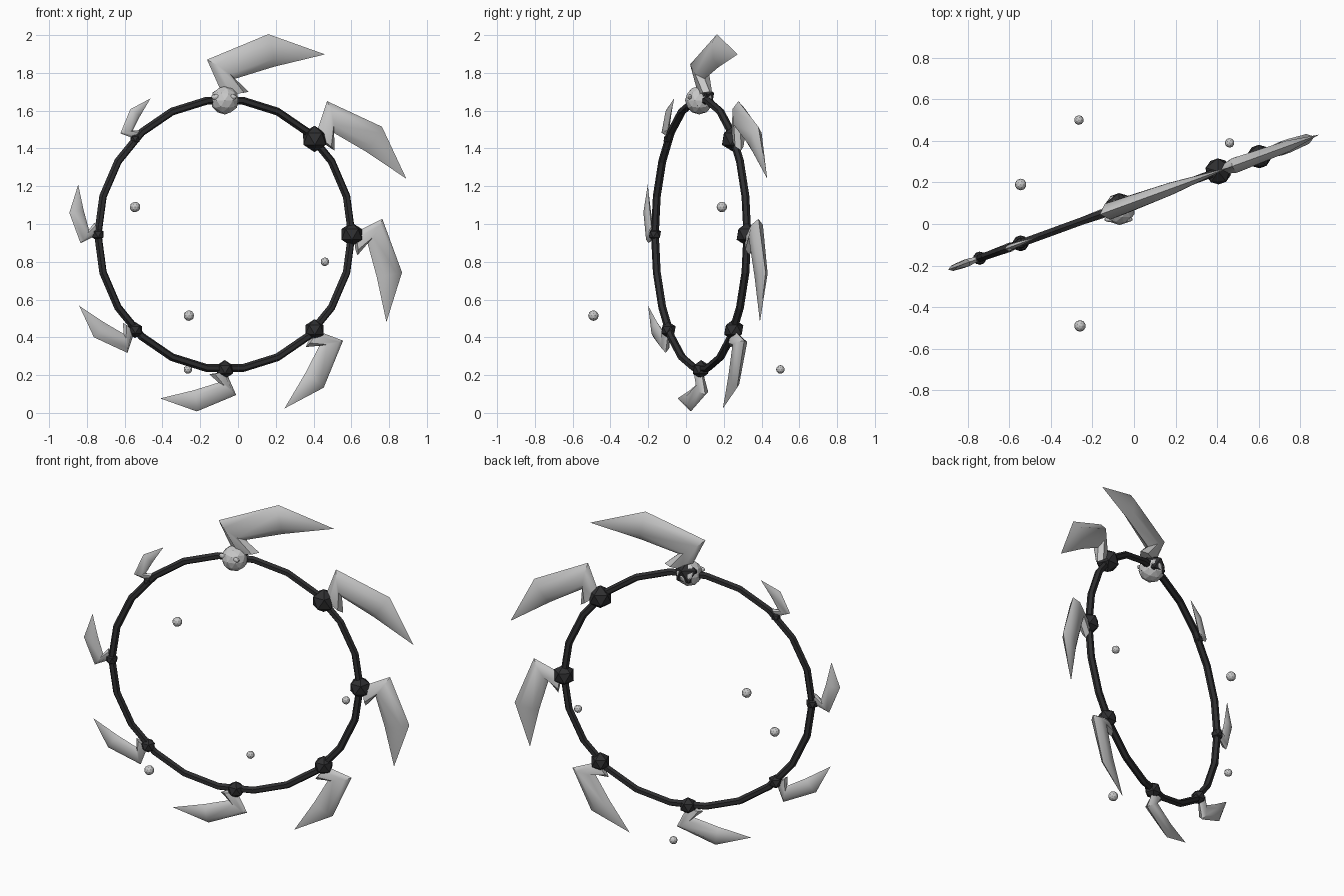
import bpy, bmesh, math
from mathutils import Matrix, Vector

if "Cube" in bpy.data.objects:
    bpy.data.objects.remove(bpy.data.objects["Cube"])

R = 0.715
# everything on the hoop is built in the XZ plane, then turned 20 degrees
PLACE = Matrix.Translation((-0.07, 0.08, 0.945)) @ Matrix.Rotation(math.radians(20), 4, 'Z')


def material(name, col):
    m = bpy.data.materials.new(name)
    m.diffuse_color = (*col, 1)
    m.use_nodes = True
    m.node_tree.nodes["Principled BSDF"].inputs["Base Color"].default_value = m.diffuse_color
    return m


dark = material("dark iron", (0.028, 0.028, 0.030))
light = material("pale steel", (0.58, 0.58, 0.58))


def finish(bm, name, mat, matrix, smooth=None):
    bmesh.ops.recalc_face_normals(bm, faces=bm.faces[:])
    me = bpy.data.meshes.new(name)
    bm.to_mesh(me)
    bm.free()
    me.materials.append(mat)
    ob = bpy.data.objects.new(name, me)
    ob.matrix_world = matrix
    bpy.context.collection.objects.link(ob)
    if smooth:
        bpy.ops.object.select_all(action='DESELECT')
        ob.select_set(True)
        bpy.context.view_layer.objects.active = ob
        bpy.ops.object.shade_smooth_by_angle(angle=math.radians(smooth))
    return ob


def ball(name, mat, loc, r, sub=1, base=Matrix.Identity(4), scale=(1, 1, 1), smooth=None):
    bm = bmesh.new()
    bmesh.ops.create_icosphere(bm, subdivisions=sub, radius=r,
                               matrix=Matrix.Diagonal((*scale, 1)))
    finish(bm, name, mat, base @ Matrix.Translation(loc), smooth)


def bridge(bm, a, b):
    n = len(a)
    for i in range(n):
        bm.faces.new((a[i], a[(i + 1) % n], b[(i + 1) % n], b[i]))


# hoop: 22 straight segments, six-sided tube
bm = bmesh.new()
rings = []
for k in range(22):
    a = 2 * math.pi * k / 22
    ring = []
    for j in range(6):
        b = math.pi / 3 * j
        r = R + 0.021 * math.cos(b)
        ring.append(bm.verts.new((r * math.cos(a), 0.021 * math.sin(b), r * math.sin(a))))
    rings.append(ring)
for k in range(22):
    bridge(bm, rings[k], rings[(k + 1) % 22])
finish(bm, "hoop", dark, PLACE)

# blade sections: outer (tangent, radial), inner (tangent, radial), half thickness
SECTIONS = [((-0.01, 0.02), (0.135, 0.04), 0.03),
            ((-0.10, 0.21), (0.055, 0.108), 0.046),
            ((0.245, 0.345), (0.275, 0.172), 0.034)]
TIP = (0.565, 0.238)


def blade(name, angle, s):
    rad = Vector((math.cos(angle), 0, math.sin(angle)))
    tan = Vector((math.sin(angle), 0, -math.cos(angle)))

    def point(p, y=0.0):
        return (rad * (R + p[1] * s) + tan * p[0] * s) + Vector((0, y * s, 0))

    bm = bmesh.new()
    loops = []
    for out, inn, th in SECTIONS:
        loop = []
        for j in range(6):
            b = math.pi / 3 * j
            f = (1 + math.cos(b)) / 2
            p = (inn[0] + (out[0] - inn[0]) * f, inn[1] + (out[1] - inn[1]) * f)
            loop.append(bm.verts.new(point(p, th * math.sin(b))))
        loops.append(loop)
    for a, b in zip(loops, loops[1:]):
        bridge(bm, a, b)
    tip = bm.verts.new(point(TIP))
    for i in range(6):
        bm.faces.new((loops[-1][i], loops[-1][(i + 1) % 6], tip))
    bm.faces.new(loops[0])
    finish(bm, name, light, PLACE, 50)


# eight beads and blades, shrinking clockwise from the top
for k in range(8):
    a = math.radians(90 - 45 * k)
    s = 1 - 0.089 * k
    ball(f"bead_{k + 1}", dark, (R * math.cos(a), 0, R * math.sin(a)), 0.077 * s, base=PLACE)
    blade(f"blade_{k + 1}", a, s)

# pale mask over the top bead with two flat eye discs
ball("mask", light, (-0.07, 0.07, 1.655), 0.075, sub=2)
for side in (-1, 1):
    ball("mask_eye", light, (-0.075 + side * 0.042, 0.022, 1.672), 0.026, sub=2,
         scale=(1, 0.5, 0.6))

# loose floating orbs
for i, (x, y, z, r) in enumerate([(-0.545, 0.19, 1.09, 0.028), (0.46, 0.39, 0.80, 0.023),
                                  (-0.26, -0.49, 0.515, 0.028), (-0.265, 0.50, 0.23, 0.023)]):
    ball(f"orb_{i + 1}", light, (x, y, z), r, sub=2)
